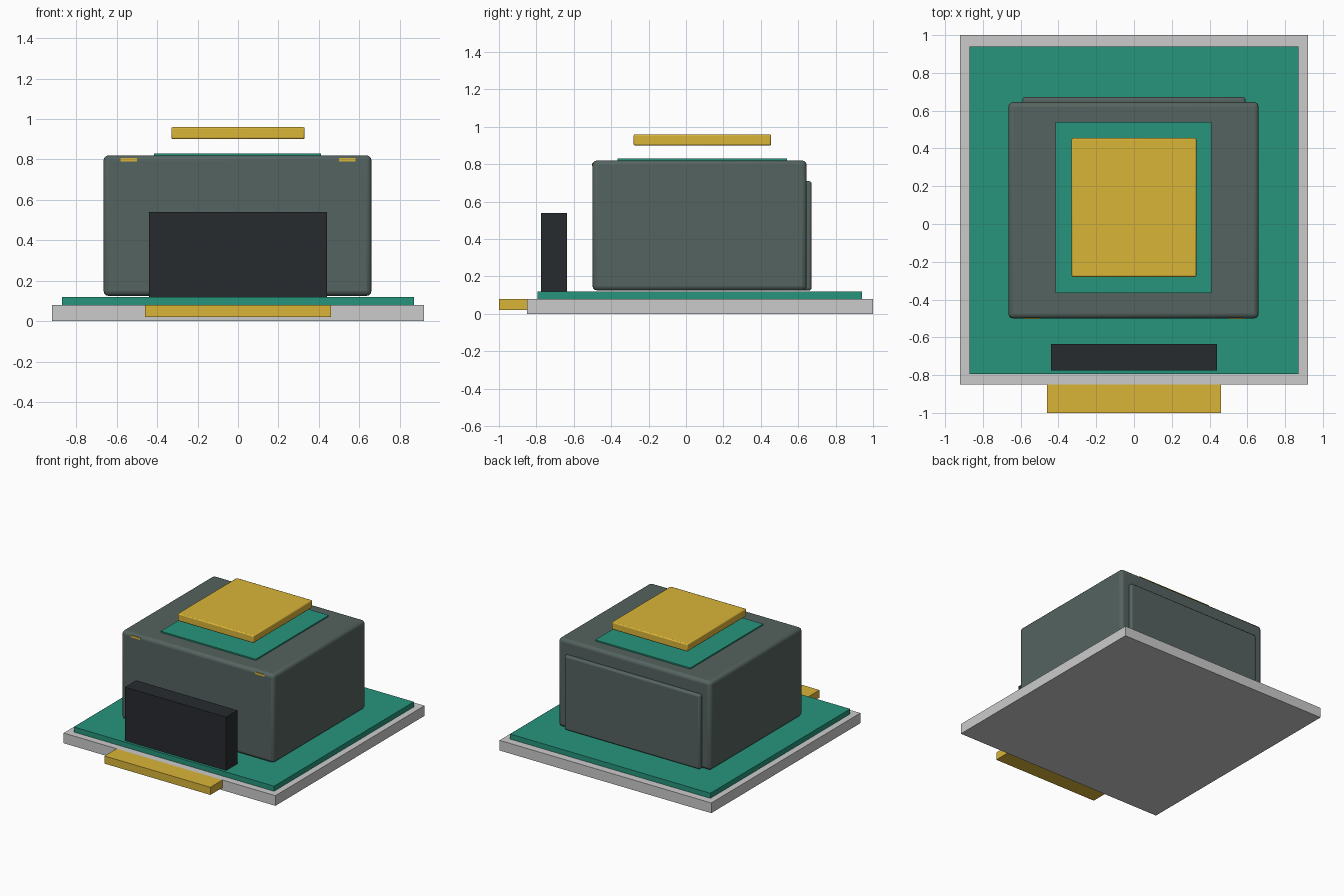
import bpy

if "Cube" in bpy.data.objects:
    bpy.data.objects.remove(bpy.data.objects["Cube"])


def material(name, rgb):
    m = bpy.data.materials.new(name)
    m.diffuse_color = (*rgb, 1)
    m.use_nodes = True
    m.node_tree.nodes["Principled BSDF"].inputs["Base Color"].default_value = m.diffuse_color
    return m


GREEN = material("board_green", (0.02, 0.30, 0.20))
GOLD = material("gold", (0.70, 0.46, 0.04))
BLACK = material("black_plastic", (0.02, 0.024, 0.028))
SLATE = material("slate", (0.09, 0.125, 0.115))


def box(name, x, y, z, mat=None, bevel=0, segments=3):
    """Box from (min, max) ranges, with optional rounded edges."""
    bpy.ops.mesh.primitive_cube_add(size=1, location=[sum(r) / 2 for r in (x, y, z)])
    ob = bpy.context.object
    ob.name = name
    ob.scale = [r[1] - r[0] for r in (x, y, z)]
    bpy.ops.object.transform_apply(location=False, rotation=False, scale=True)
    if mat:
        ob.data.materials.append(mat)
    if bevel:
        mod = ob.modifiers.new("rounded_edges", "BEVEL")
        mod.width = bevel
        mod.segments = segments
        bpy.ops.object.shade_smooth_by_angle()
    return ob


# Base plate, circuit board and edge connector
box("base_plate", (-0.92, 0.92), (-0.85, 1.0), (0, 0.08))
box("circuit_board", (-0.87, 0.87), (-0.795, 0.94), (0.08, 0.12), GREEN)
box("edge_connector", (-0.46, 0.46), (-1.0, -0.85), (0.02, 0.08), GOLD)

# Upright black block at the front
box("front_block", (-0.44, 0.44), (-0.775, -0.635), (0.12, 0.54), BLACK)

# Rounded housing with a raised back panel
box("housing", (-0.665, 0.66), (-0.5, 0.645), (0.125, 0.82), SLATE, 0.025)
box("back_panel", (-0.59, 0.59), (0.60, 0.672), (0.125, 0.71), SLATE, 0.015)

# Small gold clips along the front top edge
for side in (-1, 1):
    xs = sorted((side * 0.50, side * 0.58))
    box("clip", xs, (-0.502, -0.47), (0.79, 0.806), GOLD)

# Top pad and the plate floating above it
box("top_pad", (-0.415, 0.41), (-0.365, 0.54), (0.80, 0.83), GREEN)
box("floating_plate", (-0.33, 0.33), (-0.28, 0.455), (0.90, 0.96), GOLD, 0.008, 2)
